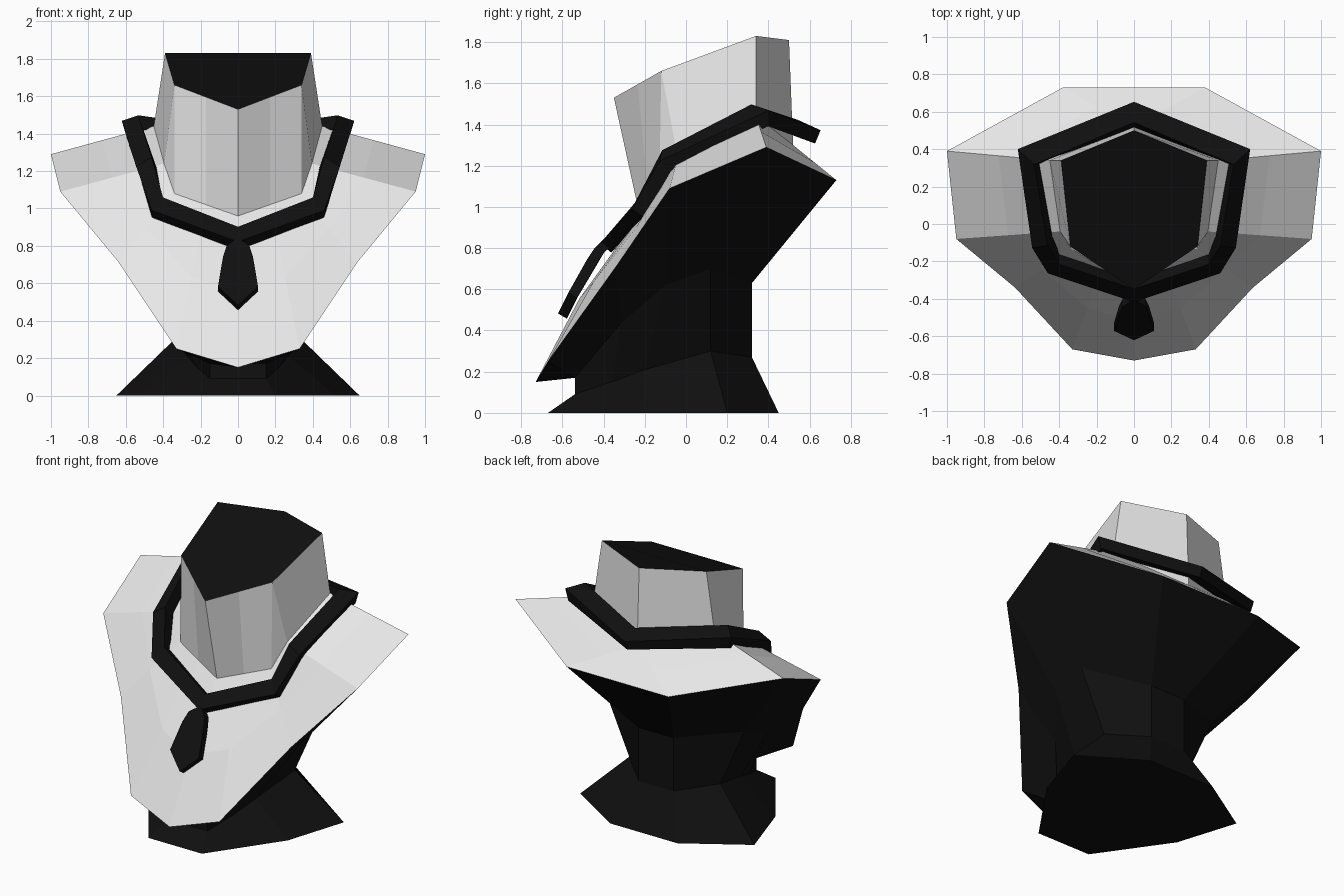
import bpy
import bmesh
from mathutils import Vector

default_cube = bpy.data.objects.get("Cube")
if default_cube:
    bpy.data.objects.remove(default_cube, do_unlink=True)


def make_material(name, value):
    material = bpy.data.materials.new(name)
    colour = (value, value, value, 1)
    material.diffuse_color = colour
    material.use_nodes = True
    for node in material.node_tree.nodes:
        if node.type == 'BSDF_PRINCIPLED':
            node.inputs["Base Color"].default_value = colour
    return material


white = make_material("white cloth", 0.8)
black = make_material("black", 0.005)


def full_ring(half):
    """Complete a right-hand half outline, front to back, by mirroring it."""
    points = [Vector(p) for p in half]
    return points + [Vector((-p.x, p.y, p.z)) for p in reversed(points)]


def bridge(bm, lower, upper, material_index=0):
    """Join two closed loops of vertices with a band of faces."""
    count = len(lower)
    for i in range(count):
        j = (i + 1) % count
        face = bm.faces.new((lower[i], lower[j], upper[j], upper[i]))
        face.material_index = material_index


def add_verts(bm, points):
    return [bm.verts.new(p) for p in points]


def finish(bm, name, materials):
    """Weld the centre line, orient the normals and link the object."""
    bmesh.ops.remove_doubles(bm, verts=bm.verts[:], dist=0.001)
    bmesh.ops.recalc_face_normals(bm, faces=bm.faces[:])
    mesh = bpy.data.meshes.new(name)
    bm.to_mesh(mesh)
    bm.free()
    for material in materials:
        mesh.materials.append(material)
    obj = bpy.data.objects.new(name, mesh)
    bpy.context.collection.objects.link(obj)
    return obj


def thicken(obj, thickness, offset):
    modifier = obj.modifiers.new("thickness", 'SOLIDIFY')
    modifier.thickness = thickness
    modifier.offset = offset
    modifier.use_even_offset = True


# Half outlines of the bust, from the floor up, each listed front to back
foot = [(0, -.67, 0), (.2, -.67, 0), (.36, -.44, 0),
        (.52, -.21, 0), (.65, .2, 0), (.25, .45, 0)]
waist = [(0, -.54, .09), (.15, -.54, .09), (.22, -.36, .15),
         (.27, -.2, .21), (.34, .12, .3), (.13, .32, .27)]
torso = [(0, -.54, .17), (.15, -.54, .17), (.36, -.32, .43),
         (.54, -.1, .62), (.52, .12, .7), (.13, .32, .63)]
rim = [(0, -.73, .15), (.33, -.67, .25), (.636, -.34, .71),
       (.95, -.08, 1.09), (1, .39, 1.29), (.38, .73, 1.13)]
neck_base = [(0, -.225, .96), (.17, -.18, 1.02), (.34, -.13, 1.08),
             (.395, -.04, 1.24), (.45, .34, 1.44), (0, .52, 1.3)]
neck_top = [(0, -.35, 1.53), (.17, -.235, 1.595), (.34, -.12, 1.66),
            (.34, -.12, 1.66), (.39, .34, 1.83), (0, .5, 1.81)]

# The chest bulges slightly forward between the rim and the neck
chest = []
for index, (low, high) in enumerate(zip(rim, neck_base)):
    middle = Vector(low).lerp(Vector(high), 0.5)
    if index < 3:
        middle.y -= 0.04 - 0.015 * index
    chest.append(middle)

# Bust: black stand and back, white chest and neck, black neck cap
bm = bmesh.new()
levels = [foot, waist, torso, rim, chest, neck_base, neck_top]
loops = [add_verts(bm, full_ring(level)) for level in levels]
for level, (lower, upper) in enumerate(zip(loops, loops[1:])):
    is_cloth = level >= levels.index(rim)
    bridge(bm, lower, upper, 0 if is_cloth else 1)
for end in (loops[0], loops[-1]):
    cap = bm.faces.new(end)
    cap.material_index = 1
finish(bm, "display_bust", [white, black])

# Necklace: a flat angular band around the neck
band_inner = [(0, -.32, .88), (.4, -.185, 1.04), (.45, -.09, 1.25),
              (.52, .32, 1.46), (0, .53, 1.39)]
band_outer = [(0, -.39, .8), (.46, -.235, .97), (.535, -.1, 1.2),
              (.61, .4, 1.43), (0, .64, 1.34)]
bm = bmesh.new()
bridge(bm, add_verts(bm, full_ring(band_outer)),
       add_verts(bm, full_ring(band_inner)))
necklace = finish(bm, "necklace_band", [black])
thicken(necklace, 0.07, 0)

# Pendant: a drop-shaped plate lying on the chest
drop = [(0, -.38, .83), (.06, -.42, .79), (.08, -.46, .73),
        (.107, -.55, .57), (0, -.6, .47)]
bm = bmesh.new()
bm.faces.new(add_verts(bm, full_ring(drop)[:-1]))
pendant = finish(bm, "pendant", [black])
thicken(pendant, 0.05, 0)
